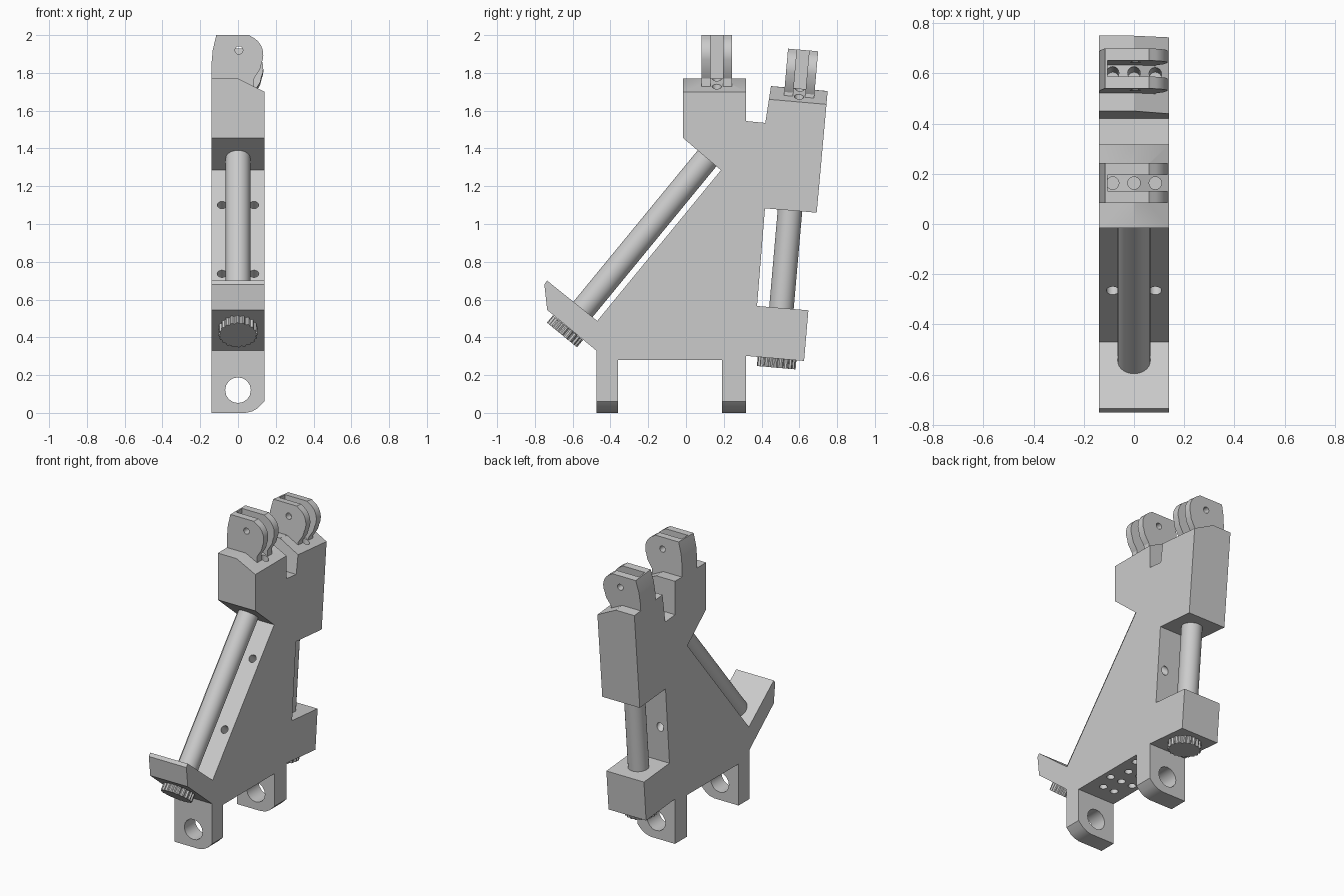
import bpy, bmesh, math
from mathutils import Vector, Matrix

cube = bpy.data.objects.get("Cube")
if cube:
    bpy.data.objects.remove(cube, do_unlink=True)

grey = bpy.data.materials.new("plain grey")
grey.use_nodes = True
grey.diffuse_color = (0.6, 0.6, 0.6, 1)
grey.node_tree.nodes["Principled BSDF"].inputs["Base Color"].default_value = (0.6, 0.6, 0.6, 1)

HALF = 0.14                     # half width of the whole frame
FRONT_TILT = math.radians(-39.4)
BACK_TILT = math.radians(-5)


def prism(name, pts, axis, lo, hi, place=Matrix()):
    """Extrude a 2D outline along x (points are y,z) or y (points are x,z)."""
    bm = bmesh.new()

    def co(p, d):
        return (d, p[0], p[1]) if axis == "x" else (p[0], d, p[1])
    a = [bm.verts.new(place @ Vector(co(p, lo))) for p in pts]
    b = [bm.verts.new(place @ Vector(co(p, hi))) for p in pts]
    bm.faces.new(a)
    bm.faces.new(b[::-1])
    for i in range(len(pts)):
        j = (i + 1) % len(pts)
        bm.faces.new((a[i], b[i], b[j], a[j]))
    bmesh.ops.recalc_face_normals(bm, faces=bm.faces)
    mesh = bpy.data.meshes.new(name)
    bm.to_mesh(mesh)
    bm.free()
    obj = bpy.data.objects.new(name, mesh)
    bpy.context.collection.objects.link(obj)
    mesh.materials.append(grey)
    return obj


def ring(radius, count, rib=0.0):
    """Circle outline; rib makes every other pair of points dip inward."""
    return [((radius - rib * (i // 2 % 2)) * math.cos(i * math.tau / count),
             (radius - rib * (i // 2 % 2)) * math.sin(i * math.tau / count))
            for i in range(count)]


def cylinder(name, radius, start, tilt, length, count=32, rib=0.0):
    """Cylinder rising from start, leaning by tilt about x."""
    stand = Matrix.Rotation(math.radians(90), 4, "X")
    place = Matrix.Translation(start) @ Matrix.Rotation(tilt, 4, "X") @ stand
    return prism(name, ring(radius, count, rib), "y", 0, length, place)


def cut(obj, cutter):
    mod = obj.modifiers.new("cut", "BOOLEAN")
    mod.operation = "DIFFERENCE"
    mod.solver = "EXACT"
    mod.object = cutter
    bpy.context.view_layer.update()
    mesh = bpy.data.meshes.new_from_object(
        obj.evaluated_get(bpy.context.evaluated_depsgraph_get()))
    obj.modifiers.clear()
    obj.data = mesh
    bpy.data.objects.remove(cutter, do_unlink=True)


def smooth(obj):
    bpy.ops.object.select_all(action="DESELECT")
    obj.select_set(True)
    bpy.context.view_layer.objects.active = obj
    bpy.ops.object.shade_smooth_by_angle(angle=math.radians(30))


def bore(obj, start, tilt, length, radius=0.025):
    cut(obj, cylinder("bore", radius, start, tilt, length, 16))


# Main frame: side outline with sloped foot, two heads and rear recess
frame = prism("main_frame", [
    (-0.475, 0.28), (-0.475, 0.33), (-0.735, 0.545), (-0.75, 0.68),
    (-0.735, 0.70), (-0.47, 0.487), (0.185, 1.285), (-0.015, 1.455),
    (-0.015, 1.77), (0.317, 1.77), (0.317, 1.545), (0.42, 1.535),
    (0.45, 1.73), (0.75, 1.704), (0.692, 1.06), (0.418, 1.083),
    (0.376, 0.566), (0.648, 0.543), (0.625, 0.275), (0.317, 0.302),
    (0.317, 0.28)], "x", -HALF, HALF)

heads = [("front", Matrix.Translation((0, 0.163, 1.77)), 0),
         ("back", Matrix.Translation((0, 0.602, 1.716)) @ Matrix.Rotation(BACK_TILT, 4, "X"), 0.024)]

# Bevelled left shoulder on each head
for name, place, sink in heads:
    cut(frame, prism("bevel", [(0, 0), (0.16, -0.08), (0.16, 0.1), (0, 0.1)],
                     "y", -0.2, 0.2, place))

# Slanted bores in the web: the upper pair runs right through
across = math.radians(50.6)
for x in (-0.085, 0.085):
    bore(frame, (x, 0.5, 0.717), across, 0.7)
    bore(frame, (x, 0.12, 0.42), across, 0.55)

# Bores in the underside and in the head tops
for i, y in enumerate((0.12, 0.0, -0.12, -0.24)):
    for x in ((-0.085, 0, 0.085) if i % 2 == 0 else (-0.043, 0.043)):
        bore(frame, (x, y, 0.2), 0, 0.2)
for name, place, sink in heads:
    for x in (-0.085, 0, 0.085):
        bore(frame, place @ Vector((x, 0, -0.25)), place.to_euler().x, 0.4)
smooth(frame)

# Legs with a rounded lower left corner and a round eye
leg_outline = [(-HALF, 0.285), (-HALF, 0), (0.04, 0), (0.075, 0.008),
               (0.105, 0.025), (HALF, 0.06), (HALF, 0.285)]
for name, y0, y1 in (("front_leg", -0.475, -0.36), ("back_leg", 0.19, 0.317)):
    leg = prism(name, leg_outline, "y", y0, y1)
    bore(leg, (0, y1 + 0.1, 0.12), math.radians(90), 0.4, 0.068)
    smooth(leg)

# Hinge forks: slotted lugs with a pin hole
lug = [(-HALF, -0.03), (-HALF, 0.08), (-0.134, 0.15), (-0.115, 0.23), (0.06, 0.23)]
lug += [(0.03 + 0.104 * math.cos(a), 0.126 + 0.104 * math.sin(a))
        for a in (math.radians(d) for d in range(66, -25, -10))]
lug += [(0.117, 0.05), (0.085, 0.0), (0.085, -0.06), (-0.1, -0.06)]
slot = [(-0.105, -0.1), (0.3, -0.1), (0.3, 0.3), (-0.105, 0.3)]
for name, place, sink in heads:
    seat = place @ Matrix.Translation((0, 0, -sink))
    fork = prism(name + "_hinge_fork", lug, "y", -0.08, 0.08, seat)
    cut(fork, prism("slot", slot, "y", -0.032, 0.032, seat))
    pin = [(0.005 + x, 0.15 + z) for x, z in ring(0.021, 16)]
    cut(fork, prism("pin_hole", pin, "y", -0.2, 0.2, seat))
    smooth(fork)

# Adjusting screws: plain rod rising from a knurled knob under the foot
for name, foot, tilt, rod in (("front", (0, -0.625, 0.451), FRONT_TILT, 1.24),
                              ("back", (0, 0.482, 0.289), BACK_TILT, 0.84)):
    smooth(cylinder(name + "_screw_rod", 0.065, foot, tilt, rod, 40))
    cylinder(name + "_screw_knob", 0.103, foot, tilt, -0.05, 80, 0.008)
